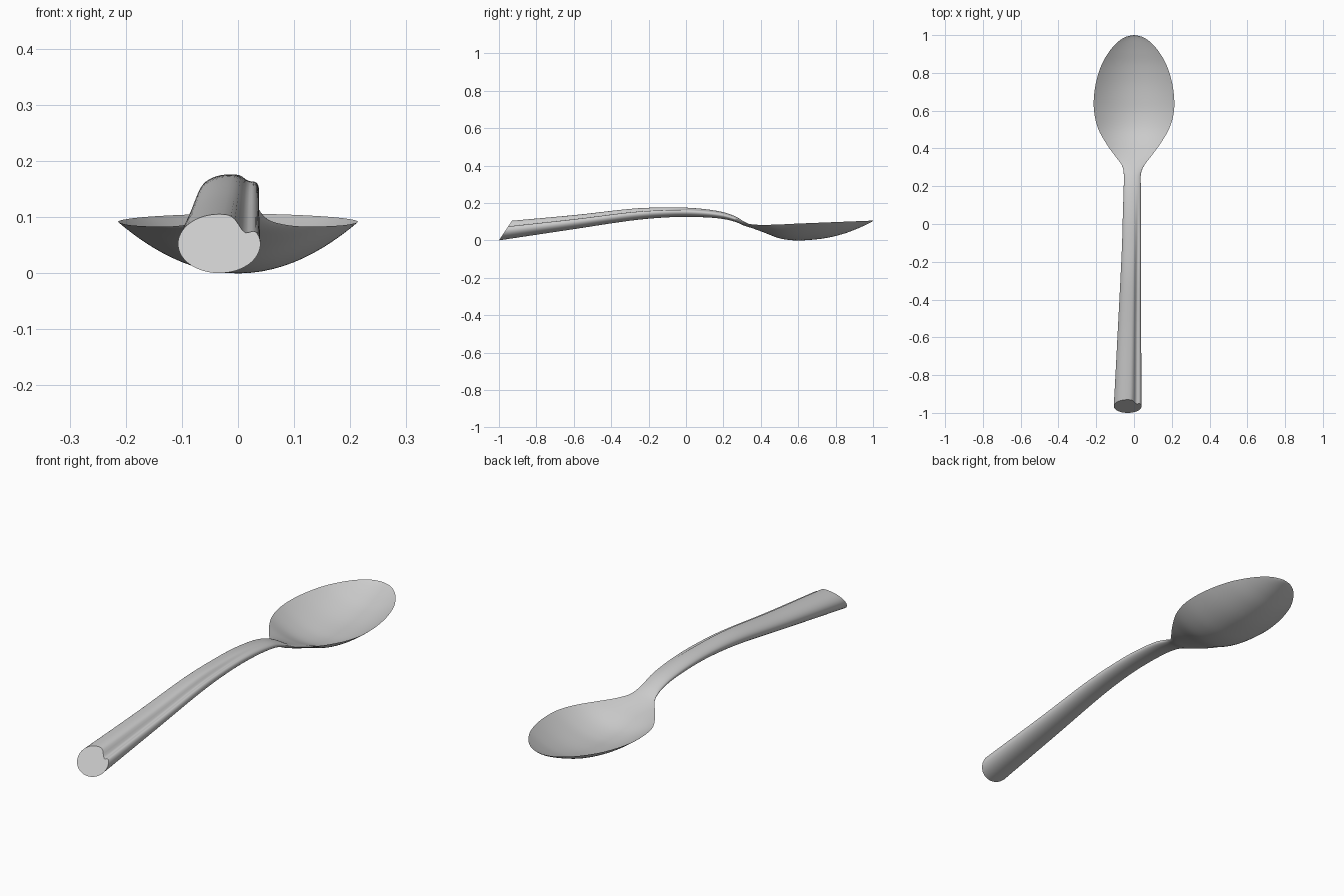
import bpy, bmesh, math

if "Cube" in bpy.data.objects:
    bpy.data.objects.remove(bpy.data.objects["Cube"])

# Handle and neck stations: y, left x, right x, rim z, depth below rim, height above rim
HANDLE = [
    (-1.00, -.107, .040, .052, .052, .053),
    (-0.62, -.088, .038, .096, .039, .040),
    (-0.30, -.072, .037, .137, .032, .032),
    (-0.10, -.063, .037, .151, .028, .025),
    (0.05, -.059, .037, .150, .025, .022),
    (0.18, -.055, .037, .137, .020, .018),
    (0.26, -.054, .036, .116, .016, .014),
    (0.31, -.064, .054, .095, .016, .006),
    (0.36, -.100, .092, .085, .022, -.007),
    (0.42, -.143, .136, .083, .042, -.029),
    (0.50, -.188, .184, .085, .074, -.062),
]
# Bowl stations: y, half width, depth
BOWL = [(.58, .209, .089), (.66, .213, .090), (.75, .201, .083), (.84, .173, .065),
        (.91, .133, .042), (.96, .090, .022), (.99, .045, .008), (1, 0, 0)]
STATIONS = HANDLE + [(y, -w, w, .089 + .04 * (y - .58), d, -.87 * d) for y, w, d in BOWL]
STEPS, SIDES = 6, 64


def ramp(y, start, end):
    """Eased 0 to 1 between two positions."""
    t = min(max((y - start) / (end - start), 0), 1)
    return t * t * (3 - 2 * t)


def smooth(a, b, c, d, t):
    """Catmull-Rom blend between b and c."""
    return b + .5 * t * (c - a + t * (2*a - 5*b + 4*c - d + t * (3*(b - c) + d - a)))


def section(y, xl, xr, rim, depth, height):
    """Closed ring: round grooved handle, or thin dished bowl if height is negative."""
    power = 1 + ramp(y, .26, .45)
    groove = .4 * (1 - ramp(y, -.2, .26))
    slant = .667 * max(0, -y - .1) / .9
    ring = []
    for k in range(SIDES):
        a = 2 * math.pi * k / SIDES
        u, s = math.cos(a), math.sin(a)
        x = (xl + xr) / 2 + u * (xr - xl) / 2
        bulge = abs(s) ** power
        if s > 0:
            z = rim + height * (bulge - groove * math.exp(-((u - .62) / .2) ** 2))
        else:
            z = rim - depth * bulge
        ring.append((x, y + slant * (z - rim + depth), z))
    return ring


# Spoon: one loft through the smoothed stations
bm = bmesh.new()
rings = []
last = len(STATIONS) - 1
for i in range(last):
    pts = [STATIONS[min(max(i + j, 0), last)] for j in (-1, 0, 1, 2)]
    for n in range(STEPS):
        rings.append(section(*[smooth(*v, n / STEPS) for v in zip(*pts)]))
rings = [[bm.verts.new(p) for p in ring] for ring in rings]
for r0, r1 in zip(rings, rings[1:]):
    for k in range(SIDES):
        m = (k + 1) % SIDES
        bm.faces.new((r0[k], r0[m], r1[m], r1[k]))

# Flat slanted handle end and the bowl tip
bm.faces.new(rings[0])
tip = bm.verts.new((0, 1, STATIONS[-1][3]))
for k in range(SIDES):
    bm.faces.new((rings[-1][k], rings[-1][(k + 1) % SIDES], tip))
bmesh.ops.recalc_face_normals(bm, faces=bm.faces)

mesh = bpy.data.meshes.new("spoon")
bm.to_mesh(mesh)
bm.free()
spoon = bpy.data.objects.new("spoon", mesh)
bpy.context.collection.objects.link(spoon)
bpy.context.view_layer.objects.active = spoon
spoon.select_set(True)
bpy.ops.object.shade_smooth_by_angle(angle=math.radians(40))
